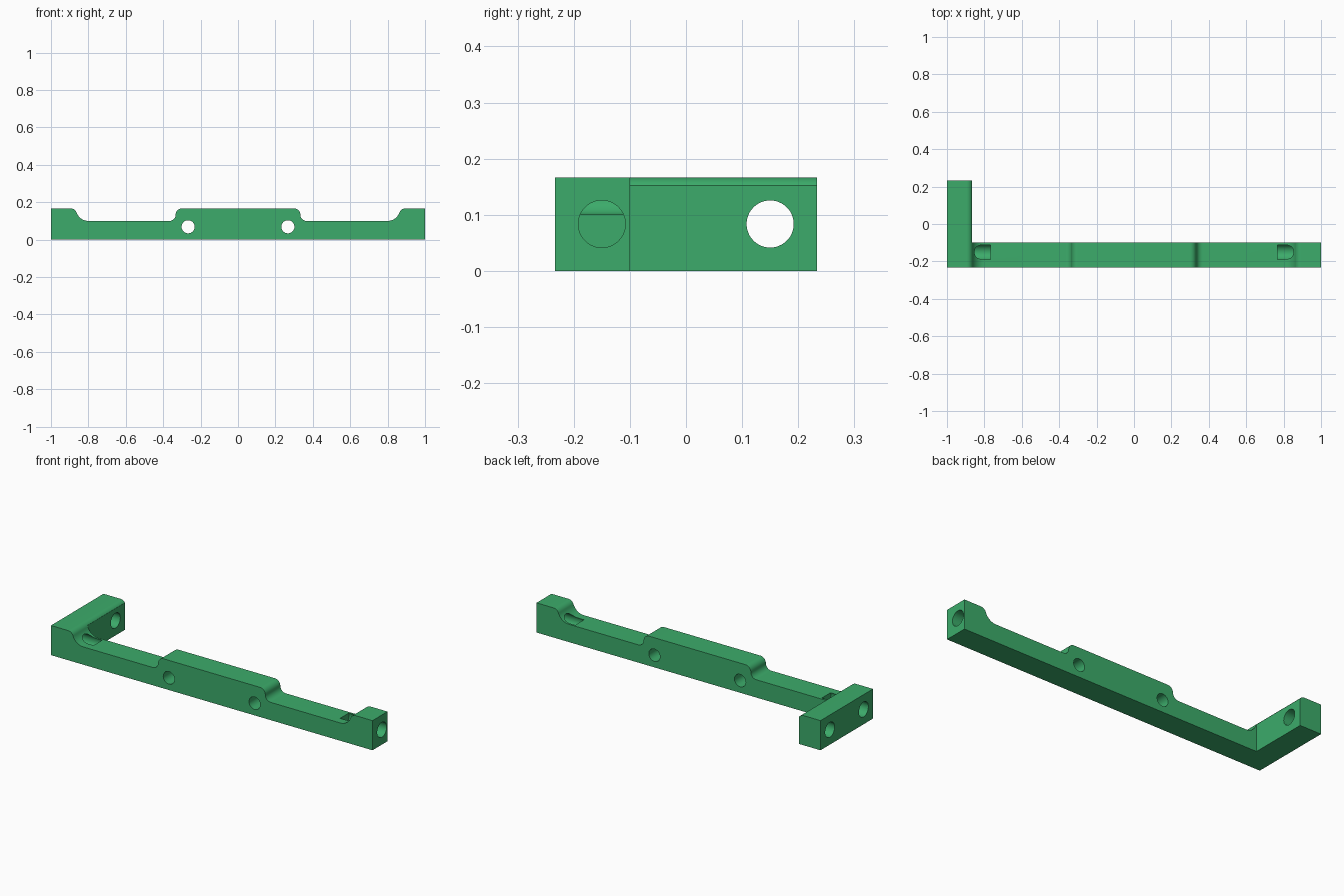
import bpy, bmesh
from math import sin, cos, pi, asin, radians, sqrt

if "Cube" in bpy.data.objects:
    bpy.data.objects.remove(bpy.data.objects["Cube"])

TOP, LOW, R, BIG = 0.1667, 0.10, 0.0333, 0.0667
FRONT, BACK, INNER_Y, INNER_X = -0.2333, 0.2333, -0.10, -0.8667


def arc(cx, cz, r, a0, a1, n=12):
    return [(cx + r * cos(a0 + (a1 - a0) * i / n),
             cz + r * sin(a0 + (a1 - a0) * i / n)) for i in range(n + 1)]


def extrude_profile(name, pts, y0, y1):
    bm = bmesh.new()
    face = bm.faces.new([bm.verts.new((x, y0, z)) for x, z in pts])
    ext = bmesh.ops.extrude_face_region(bm, geom=[face])
    verts = [v for v in ext["geom"] if isinstance(v, bmesh.types.BMVert)]
    bmesh.ops.translate(bm, verts=verts, vec=(0, y1 - y0, 0))
    bmesh.ops.recalc_face_normals(bm, faces=bm.faces)
    mesh = bpy.data.meshes.new(name)
    bm.to_mesh(mesh)
    bm.free()
    obj = bpy.data.objects.new(name, mesh)
    bpy.context.collection.objects.link(obj)
    return obj


def cylinder(radius, depth, loc, rot):
    bpy.ops.mesh.primitive_cylinder_add(vertices=48, radius=radius, depth=depth,
                                        location=loc, rotation=rot)
    return bpy.context.object


def cut(target, cutter):
    cutter.hide_render = True
    mod = target.modifiers.new("cut", 'BOOLEAN')
    mod.operation, mod.solver, mod.object = 'DIFFERENCE', 'EXACT', cutter
    bpy.context.view_layer.objects.active = target
    bpy.ops.object.modifier_apply(modifier=mod.name)
    bpy.data.objects.remove(cutter, do_unlink=True)


# Left half of the side profile: end block, sweep down, step up to the middle pad
tilt = asin(R / (R + BIG))
fx = -0.8 - sqrt((R + BIG) ** 2 - R ** 2)
half = [(-1, 0), (-1, TOP)]
half += arc(fx, TOP - R, R, pi / 2, tilt)
half += arc(-0.8, TOP, BIG, pi + tilt, 1.5 * pi)[1:]
half += arc(-0.3667, LOW + R, R, -pi / 2, 0)
half += arc(-0.30, TOP - R, R, pi, pi / 2)[1:]
profile = half + [(-x, z) for x, z in reversed(half)]

bracket = extrude_profile("bracket", profile, FRONT, BACK)

# Clear the back so only the bar and the left leg remain
bpy.ops.mesh.primitive_cube_add(size=1, location=((INNER_X + 1.2) / 2, (INNER_Y + 0.5) / 2, 0.1))
box = bpy.context.object
box.scale = (1.2 - INNER_X, 0.5 - INNER_Y, 0.5)
bpy.context.view_layer.update()
cut(bracket, box)

# Blind end holes in the bar and cross holes through the middle pad
for s in (-1, 1):
    cut(bracket, cylinder(0.042, 0.4333, (s * 0.9833, -0.15, 0.0835), (0, pi / 2, 0)))
    cut(bracket, cylinder(0.035, 0.4, (s * 0.2667, -0.1667, 0.0685), (pi / 2, 0, 0)))

# Through hole in the leg
cut(bracket, cylinder(0.042, 0.4, (-0.95, 0.15, 0.0835), (0, pi / 2, 0)))

# Green finish with crisp edges
green = bpy.data.materials.new("green")
green.diffuse_color = (0.045, 0.41, 0.145, 1)
green.use_nodes = True
green.node_tree.nodes["Principled BSDF"].inputs["Base Color"].default_value = green.diffuse_color
bracket.data.materials.clear()
bracket.data.materials.append(green)
bpy.ops.object.select_all(action='DESELECT')
bracket.select_set(True)
bpy.context.view_layer.objects.active = bracket
bpy.ops.object.shade_smooth_by_angle(angle=radians(30))
